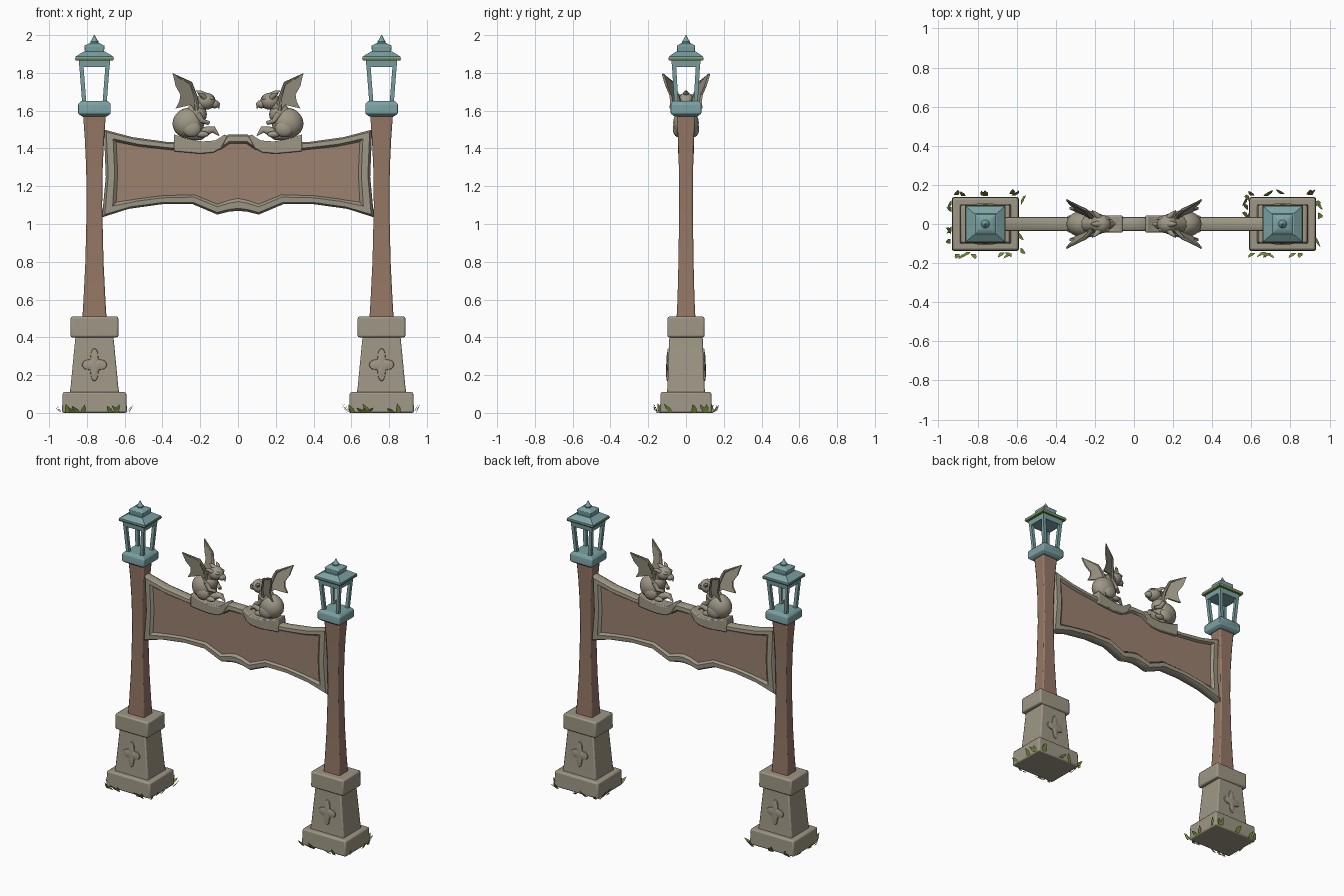
import bpy, bmesh, math, random
from mathutils import Vector

cube = bpy.data.objects.get("Cube")
if cube:
    bpy.data.objects.remove(cube, do_unlink=True)
random.seed(4)


def material(name, rgb):
    m = bpy.data.materials.new(name)
    m.use_nodes = True
    m.diffuse_color = (*rgb, 1)
    m.node_tree.nodes["Principled BSDF"].inputs["Base Color"].default_value = (*rgb, 1)
    return m


STONE = material("warm grey stone", (.34, .31, .235))
WOOD = material("brown wood", (.30, .185, .13))
PANEL = material("light brown board", (.33, .22, .16))
TEAL = material("weathered teal metal", (.20, .36, .37))
LEAF = material("leaf green", (.20, .29, .05))


def finish(name, bm, mat, bevel=0, smooth=True, closed=True):
    if closed:
        bmesh.ops.recalc_face_normals(bm, faces=bm.faces)
    me = bpy.data.meshes.new(name)
    bm.to_mesh(me)
    bm.free()
    me.materials.append(mat)
    ob = bpy.data.objects.new(name, me)
    bpy.context.collection.objects.link(ob)
    if smooth:
        bpy.ops.object.select_all(action='DESELECT')
        ob.select_set(True)
        bpy.context.view_layer.objects.active = ob
        bpy.ops.object.shade_smooth_by_angle(angle=math.radians(40))
    if bevel:
        b = ob.modifiers.new("bevel", 'BEVEL')
        b.width, b.segments = bevel, 2
    return ob


def loft(name, rings, mat, wrap=False, **kw):
    """Skin a list of point rings; wrap joins the last ring to the first."""
    bm = bmesh.new()
    vs = [[bm.verts.new(p) for p in r] for r in rings]
    n = len(vs[0])
    pairs = list(zip(vs, vs[1:])) + ([(vs[-1], vs[0])] if wrap else [])
    for a, b in pairs:
        for i in range(n):
            j = (i + 1) % n
            bm.faces.new((a[i], a[j], b[j], b[i]))
    if not wrap:
        bm.faces.new(vs[0])
        bm.faces.new(vs[-1])
    return finish(name, bm, mat, **kw)


def block(name, cx, levels, mat, **kw):
    """Rectangular tower through levels of (z, half width, half depth)."""
    corners = ((-1, -1), (1, -1), (1, 1), (-1, 1))
    return loft(name, [[(cx + a * w, b * d, z) for a, b in corners]
                       for z, w, d in levels], mat, **kw)


def tube(name, pts, mat, sides=10):
    """Round tapering tube through (x, y, z, radius)."""
    P = [Vector(p[:3]) for p in pts]
    rings = []
    for i, p in enumerate(P):
        d = P[min(i + 1, len(P) - 1)] - P[max(i - 1, 0)]
        q = d.to_track_quat('Z', 'Y')
        r = pts[i][3]
        rings.append([p + q @ Vector((r * math.cos(t), r * math.sin(t), 0))
                      for t in (k * math.tau / sides for k in range(sides))])
    return loft(name, rings, mat)


def ball(name, c, r, mat, tilt=0):
    bm = bmesh.new()
    bmesh.ops.create_uvsphere(bm, u_segments=20, v_segments=12, radius=1)
    ob = finish(name, bm, mat)
    ob.location, ob.scale, ob.rotation_euler = c, r, (0, tilt, 0)
    return ob


def slab(name, pts, front, back, mat, **kw):
    """Outline in x, z given thickness; front and back map (x, z) to y."""
    return loft(name, [[(x, f(x, z), z) for x, z in pts] for f in (front, back)], mat, **kw)


def leaves(name, cx, w, d):
    """Small leaning blades standing around a plinth."""
    bm = bmesh.new()
    for ax in (0, 1):
        for side in (-1, 1):
            half, off = (w, d) if ax == 0 else (d, w)
            for k in range(7 if ax == 0 else 5):
                t = random.uniform(-half, half)
                lean, h = random.uniform(-.04, .04), random.uniform(.025, .05)
                out = off + random.uniform(.004, .018)
                shape = ((t - .012, 0, out), (t + .012, 0, out),
                         (t + .014 + lean / 2, h * .55, out + .012),
                         (t + lean, h, out + .025), (t - .010 + lean / 2, h * .5, out + .012))
                bm.faces.new([bm.verts.new((cx + a, side * o, z) if ax == 0 else
                                           (cx + side * o, a, z)) for a, z, o in shape])
    return finish(name, bm, LEAF, smooth=False, closed=False)


# Posts, plinths and lanterns
for s, tag in ((-1, "right"), (1, "left")):
    cx = .76 * s
    block(tag + "_plinth", cx, [(0, .172, .138), (.11, .168, .134)], STONE, bevel=.01)
    block(tag + "_pedestal", cx, [(.10, .132, .102), (.14, .126, .098), (.41, .1, .088)],
          STONE, bevel=.008)
    block(tag + "_pedestal_cap", cx, [(.40, .127, .099), (.51, .126, .098)], STONE, bevel=.01)
    block(tag + "_post", cx, [(.5, .064, .05), (.6, .058, .045), (.8, .048, .04), (1.1, .041, .036),
                              (1.3, .044, .038), (1.45, .051, .042), (1.59, .061, .049)],
          WOOD, bevel=.008)
    leaves(tag + "_grass", cx, .165, .138)

    # Four lobed ornament on the front and back of the pedestal
    for f, side in ((-1, "front"), (1, "back")):
        rings = []
        for size, lift in ((1, -.004), (.93, .006), (.6, .010), (.2, .011)):
            ring = []
            for k in range(48):
                t = k * math.tau / 48
                r = size * (.74 + .26 * math.cos(4 * t))
                z = .255 + .09 * r * math.sin(t)
                ring.append((cx + .068 * r * math.cos(t), f * (.098 - (z - .14) * .037 + lift), z))
            rings.append(ring)
        loft(f"{tag}_{side}_ornament", rings, STONE)

    block(tag + "_lantern_base", cx, [(1.57, .068, .062), (1.585, .086, .081), (1.635, .086, .081),
                                      (1.652, .07, .068)], TEAL, bevel=.004)
    for a in (-1, 1):
        for b in (-1, 1):
            sq = ((-1, -1), (1, -1), (1, 1), (-1, 1))
            loft(f"{tag}_lantern_strut", [[(cx + a * x + .011 * i, b * y + .011 * j, z) for i, j in sq]
                                          for x, y, z in ((.054, .051, 1.64), (.07, .064, 1.85))], TEAL)
    block(tag + "_lantern_head", cx, [(1.83, .08, .074), (1.865, .083, .077)], TEAL)
    block(tag + "_roof_moss", cx, [(1.866, .099, .090), (1.875, .103, .094)], LEAF, smooth=False)
    block(tag + "_lantern_roof", cx, [(1.872, .101, .092), (1.886, .1, .091), (1.912, .058, .054)],
          TEAL, smooth=False)
    block(tag + "_roof_cap", cx, [(1.905, .05, .046), (1.944, .054, .049), (1.957, .026, .025)],
          TEAL, bevel=.003)
    tube(tag + "_finial", [(cx, 0, 1.95, .02), (cx, 0, 1.965, .022), (cx, 0, 1.978, .013),
                           (cx, 0, 2, .002)], TEAL)

# Sign frame: outer x, z and inner x, z along one half, mirrored to the other
half = [(0, 1.475, 0, 1.425), (.05, 1.475, .045, 1.425), (.09, 1.445, .09, 1.395),
        (.17, 1.425, .17, 1.38), (.26, 1.435, .28, 1.385), (.38, 1.435, .38, 1.395),
        (.56, 1.46, .52, 1.41), (.71, 1.5, .645, 1.435), (.70, 1.25, .637, 1.27),
        (.72, 1.035, .645, 1.115), (.58, 1.08, .52, 1.135), (.4, 1.105, .4, 1.15),
        (.24, 1.105, .23, 1.155), (.11, 1.05, .11, 1.105), (.05, 1.065, .05, 1.125),
        (0, 1.07, 0, 1.135)]
outline = half + [(-a, b, -c, d) for a, b, c, d in half[-2:0:-1]]
section = ((0, -.018), (.2, -.034), (.75, -.036), (1, -.02),
           (1, .02), (.75, .036), (.2, .034), (0, .018))
loft("sign_frame", [[(a + (c - a) * t, y, b + (d - b) * t) for t, y in section]
                    for a, b, c, d in outline], STONE, wrap=True)
slab("sign_board", [(c, d) for a, b, c, d in outline],
     lambda x, z: -.022, lambda x, z: .022, PANEL, smooth=False)

# Winged statues on their saddles
saddle = ((.34, 1.475), (.28, 1.455), (.19, 1.437), (.12, 1.442), (.07, 1.475), (.055, 1.465),
          (.09, 1.40), (.13, 1.378), (.2, 1.372), (.34, 1.385))
wing = ((.345, 1.795), (.30, 1.765), (.25, 1.755), (.232, 1.70), (.205, 1.645), (.225, 1.60),
        (.25, 1.63), (.285, 1.622), (.33, 1.612), (.31, 1.65), (.305, 1.685), (.33, 1.73))
for s, tag in ((-1, "right"), (1, "left")):
    slab(tag + "_saddle", [(s * x, z) for x, z in saddle],
         lambda x, z: -.043, lambda x, z: .043, STONE, bevel=.006)
    ball(tag + "_statue_body", (s * .262, 0, 1.535), (.085, .068, .08), STONE, s * .4)
    ball(tag + "_statue_chest", (s * .215, 0, 1.58), (.05, .05, .055), STONE)
    tube(tag + "_statue_neck", [(s * .25, 0, 1.57, .045), (s * .21, 0, 1.62, .04),
                                (s * .18, 0, 1.65, .035)], STONE)
    ball(tag + "_statue_head", (s * .17, 0, 1.65), (.052, .048, .045), STONE)
    ball(tag + "_statue_snout", (s * .128, 0, 1.635), (.028, .026, .022), STONE, s * -.3)
    tube(tag + "_statue_beak", [(s * .12, 0, 1.64, .018), (s * .105, 0, 1.632, .012),
                                (s * .1, 0, 1.61, .002)], STONE)
    tube(tag + "_statue_crest", [(s * .175, 0, 1.68, .018), (s * .20, 0, 1.695, .013),
                                 (s * .222, 0, 1.705, .002)], STONE)
    tube(tag + "_statue_tail", [(s * .27, 0, 1.475, .03), (s * .20, .0, 1.475, .032),
                                (s * .16, 0, 1.495, .024), (s * .13, 0, 1.5, .018),
                                (s * .1, 0, 1.468, .003)], STONE)
    for f, side in ((-1, "front"), (1, "back")):
        pre = f"{tag}_statue_{side}_"
        ball(pre + "haunch", (s * .245, f * .042, 1.505), (.05, .028, .045), STONE)
        ball(pre + "foot", (s * .19, f * .036, 1.475), (.035, .018, .017), STONE)
        tube(pre + "arm", [(s * .215, f * .04, 1.585, .018), (s * .19, f * .045, 1.545, .014),
                           (s * .155, f * .025, 1.535, .011)], STONE)
        tube(pre + "ear", [(s * .175, f * .03, 1.665, .016), (s * .195, f * .052, 1.685, .011),
                           (s * .215, f * .07, 1.69, .001)], STONE)
        ball(pre + "brow", (s * .145, f * .027, 1.665), (.02, .014, .01), STONE)

        def sweep(x, z, f=f):
            return f * (.025 + (abs(x) - .205) * .45 + max(z - 1.62, 0) * .2)
        slab(pre + "wing", [(s * x, z) for x, z in wing], lambda x, z: sweep(x, z) - .006,
             lambda x, z: sweep(x, z) + .006, STONE, smooth=False)
        tube(pre + "wing_bone", [(s * x, sweep(x, z), z, r) for x, z, r in
                                 ((.22, 1.6, .016), (.225, 1.67, .012), (.25, 1.745, .01),
                                  (.345, 1.795, .003))], STONE, sides=8)
